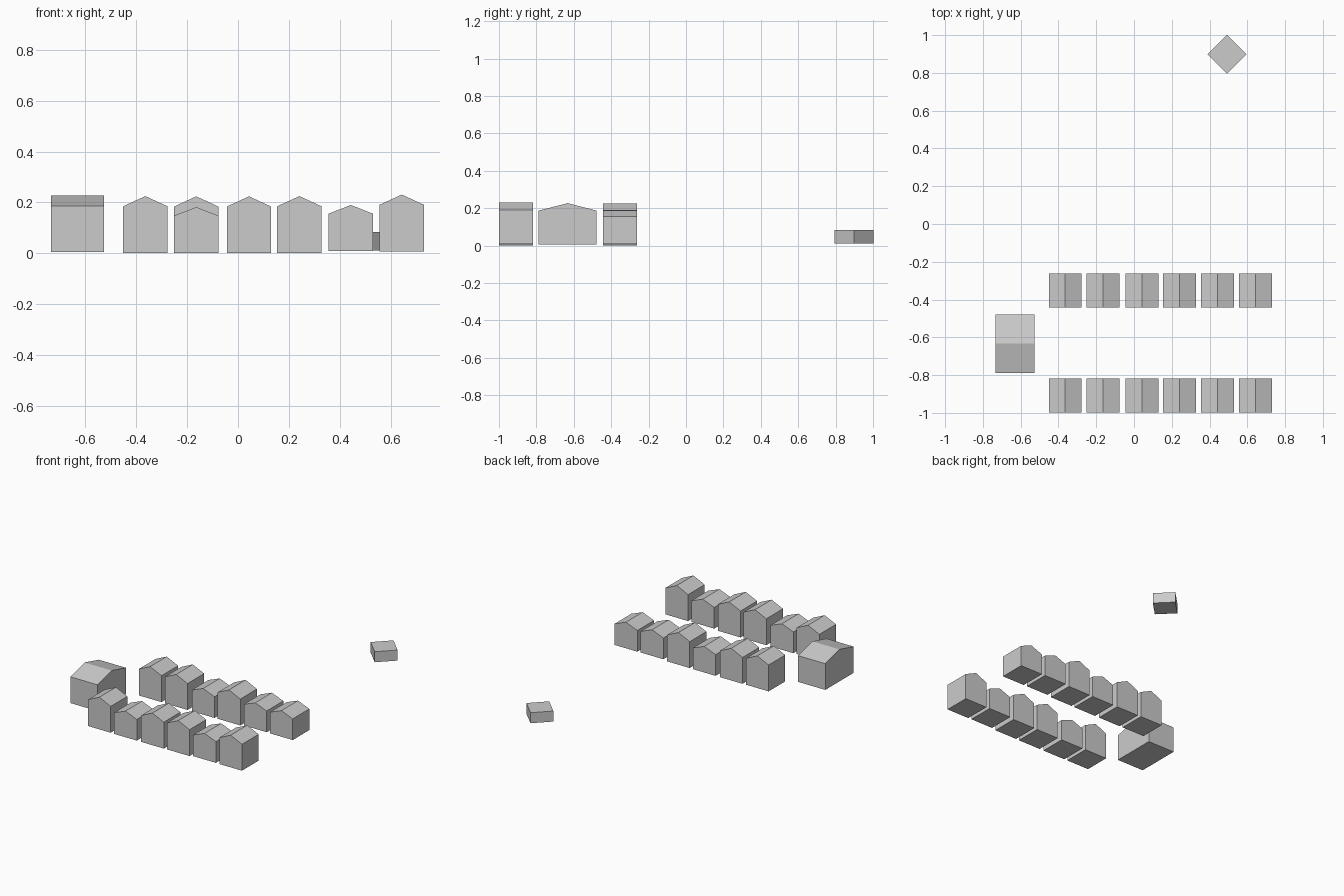
import bpy, bmesh, math
from mathutils import Matrix

if "Cube" in bpy.data.objects:
    bpy.data.objects.remove(bpy.data.objects["Cube"])


def extrude(name, profile, depth, matrix):
    """Extrude an (x, z) profile along local y, centred on the origin."""
    bm = bmesh.new()
    face = bm.faces.new([bm.verts.new((x, -depth / 2, z)) for x, z in profile])
    new = bmesh.ops.extrude_face_region(bm, geom=[face])["geom"]
    bmesh.ops.translate(bm, vec=(0, depth, 0),
                        verts=[v for v in new if isinstance(v, bmesh.types.BMVert)])
    bmesh.ops.recalc_face_normals(bm, faces=bm.faces)
    mesh = bpy.data.meshes.new(name)
    bm.to_mesh(mesh)
    bm.free()
    obj = bpy.data.objects.new(name, mesh)
    obj.matrix_world = matrix
    bpy.context.collection.objects.link(obj)
    return obj


def gable(w, eave, ridge):
    h = w / 2
    return [(-h, 0), (h, 0), (h, eave), (0, ridge), (-h, eave)]


# Two facing rows of cottages: T = tall, S = short
xs = (-0.364, -0.164, 0.043, 0.241, 0.443, 0.643)
base = (0.002, 0.001, 0.001, 0.002, 0.009, 0.008)
rows = (("front_house", -0.908, "TSTTST"), ("back_house", -0.352, "TTSTSS"))
for label, y, kinds in rows:
    for i, (x, z, kind) in enumerate(zip(xs, base, kinds)):
        eave, ridge = (0.183, 0.223) if kind == "T" else (0.147, 0.181)
        extrude(f"{label}_{i + 1}", gable(0.174, eave, ridge), 0.182,
                Matrix.Translation((x, y, z)))

# Large hall at the end of the lane, ridge along x
extrude("end_hall", gable(0.31, 0.182, 0.222), 0.208,
        Matrix.Translation((-0.63, -0.633, 0.005)) @ Matrix.Rotation(math.pi / 2, 4, 'Z'))

# Detached low hut, turned 45 degrees
s = 0.073
extrude("detached_hut", [(-s, 0), (s, 0), (s, 0.073), (-s, 0.073)], 2 * s,
        Matrix.Translation((0.492, 0.898, 0.011)) @ Matrix.Rotation(math.pi / 4, 4, 'Z'))
